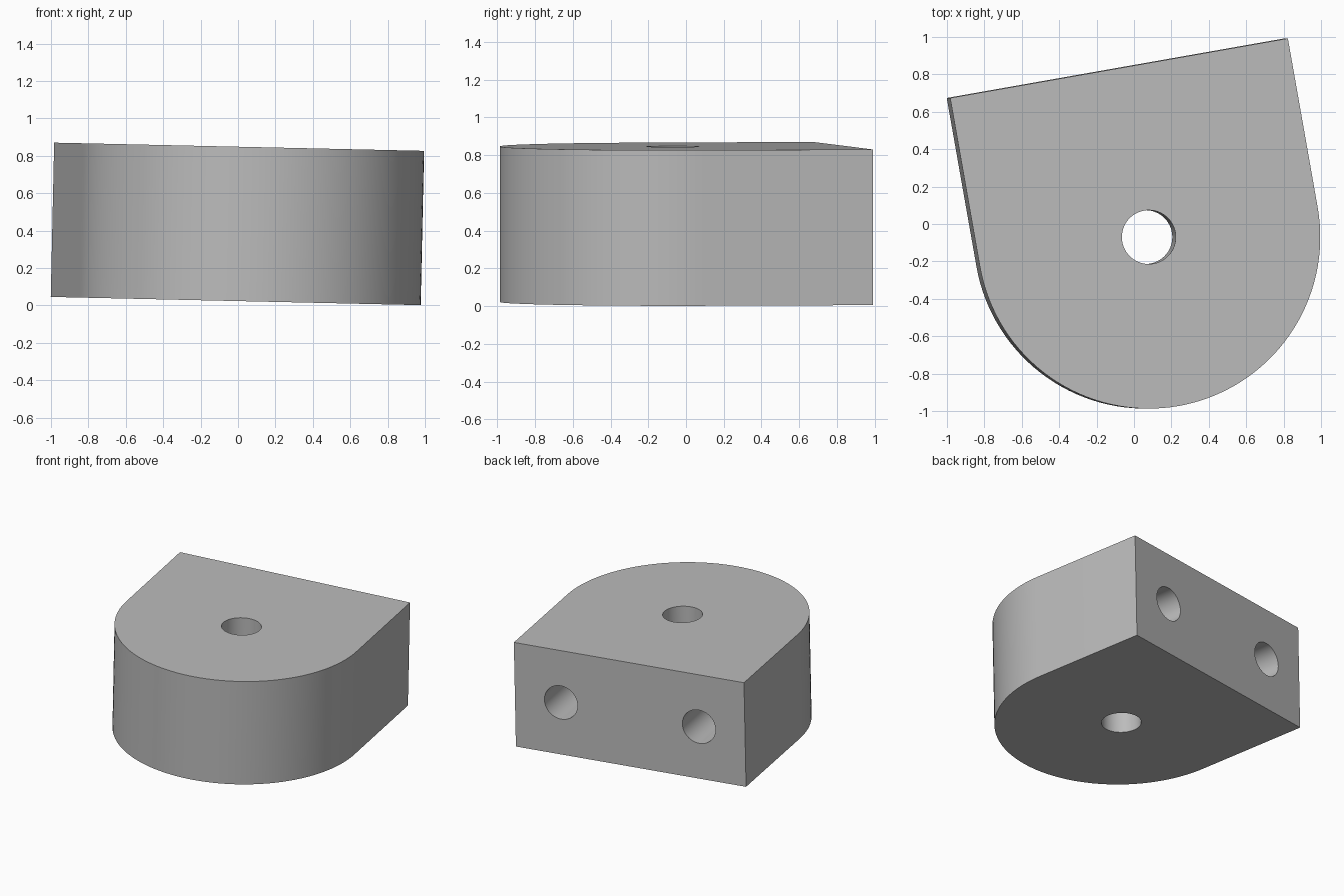
import bpy, bmesh, math
from mathutils import Matrix

if "Cube" in bpy.data.objects:
    bpy.data.objects.remove(bpy.data.objects["Cube"])

R = 0.917        # nose radius, half width and distance to the flat back
H = 0.825        # thickness
BORE_R = 0.144
BOLT_R = 0.132
BOLT_X = 0.55
BOLT_DEPTH = 0.7

grey = bpy.data.materials.new("plain grey")
grey.use_nodes = True
colour = (0.5, 0.5, 0.5, 1)
grey.diffuse_color = colour
grey.node_tree.nodes["Principled BSDF"].inputs["Base Color"].default_value = colour


def add_object(name, bm):
    mesh = bpy.data.meshes.new(name)
    bmesh.ops.recalc_face_normals(bm, faces=bm.faces)
    bm.to_mesh(mesh)
    bm.free()
    mesh.materials.append(grey)
    obj = bpy.data.objects.new(name, mesh)
    bpy.context.collection.objects.link(obj)
    return obj


def add_cutter(name, radius, depth, matrix):
    bm = bmesh.new()
    bmesh.ops.create_cone(bm, cap_ends=True, segments=64, radius1=radius,
                          radius2=radius, depth=depth, matrix=matrix)
    cutter = add_object(name, bm)
    cutter.hide_render = True
    return cutter


# Block: flat back, straight sides and a half-round nose
steps = 64
outline = [(R, R), (-R, R)]
for i in range(steps + 1):
    a = math.pi * (1 + i / steps)
    outline.append((R * math.cos(a), R * math.sin(a)))
bm = bmesh.new()
base = bm.faces.new([bm.verts.new((x, y, -H / 2)) for x, y in outline])
top = bmesh.ops.extrude_face_region(bm, geom=[base])["geom"]
bmesh.ops.translate(bm, vec=(0, 0, H),
                    verts=[g for g in top if isinstance(g, bmesh.types.BMVert)])
block = add_object("mounting_block", bm)

# Central through bore and two blind holes in the back
cutters = [add_cutter("bore_cutter", BORE_R, 2 * H, Matrix())]
for side, sign in (("left", 1), ("right", -1)):
    place = Matrix.Translation((sign * BOLT_X, R, 0)) @ Matrix.Rotation(math.pi / 2, 4, "X")
    cutters.append(add_cutter(side + "_bolt_cutter", BOLT_R, 2 * BOLT_DEPTH, place))

bpy.ops.object.select_all(action="DESELECT")
bpy.context.view_layer.objects.active = block
block.select_set(True)
for cutter in cutters:
    cut = block.modifiers.new(cutter.name, "BOOLEAN")
    cut.operation = "DIFFERENCE"
    cut.solver = "EXACT"
    cut.object = cutter
    bpy.ops.object.modifier_apply(modifier=cut.name)
for cutter in cutters:
    bpy.data.objects.remove(cutter)

bpy.ops.object.shade_smooth_by_angle(angle=math.radians(30))

# Turned about the vertical, then tipped slightly sideways
block.matrix_world = (Matrix.Translation((0.07, -0.07, 0.434))
                      @ Matrix.Rotation(math.radians(1.27), 4, "Y")
                      @ Matrix.Rotation(math.radians(10), 4, "Z"))
